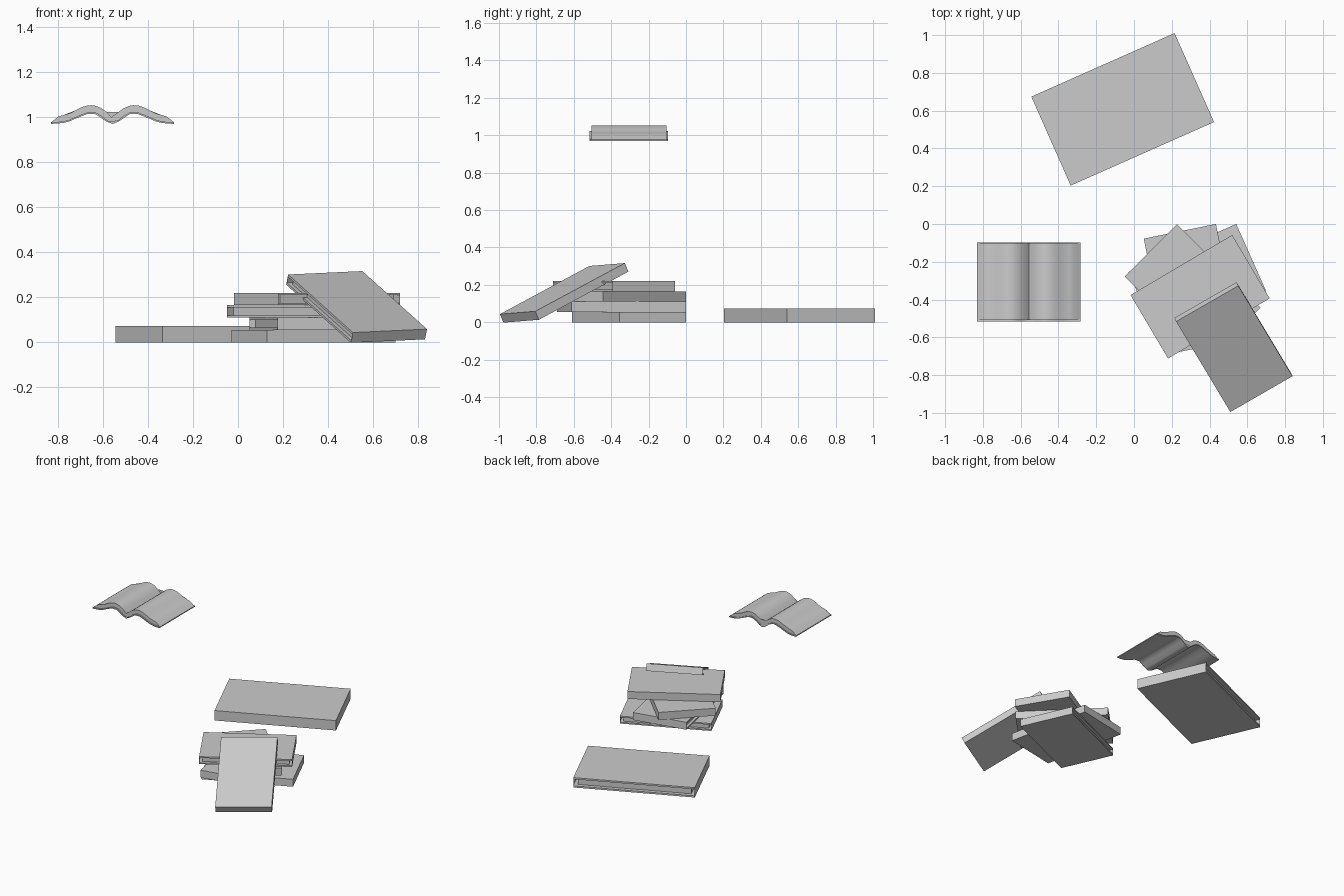
import bpy, bmesh, math
from mathutils import Matrix, Vector

if "Cube" in bpy.data.objects:
    bpy.data.objects.remove(bpy.data.objects["Cube"])


def prism(name, profile, a0, a1, axis, smooth=False):
    """Extrude a closed 2D profile (p, z) along 'x' or 'y' from a0 to a1."""
    bm = bmesh.new()
    rings = []
    for a in (a0, a1):
        rings.append([bm.verts.new((a, p, z) if axis == 'x' else (p, a, z)) for p, z in profile])
    n = len(profile)
    for i in range(n):
        j = (i + 1) % n
        bm.faces.new((rings[0][i], rings[0][j], rings[1][j], rings[1][i]))
    caps = [bm.faces.new(rings[0]), bm.faces.new(rings[1][::-1])]
    bmesh.ops.triangulate(bm, faces=caps)
    bmesh.ops.recalc_face_normals(bm, faces=bm.faces)
    me = bpy.data.meshes.new(name)
    bm.to_mesh(me)
    bm.free()
    ob = bpy.data.objects.new(name, me)
    bpy.context.collection.objects.link(ob)
    if smooth:
        bpy.context.view_layer.objects.active = ob
        ob.select_set(True)
        bpy.ops.object.shade_smooth_by_angle(angle=math.radians(40))
        ob.select_set(False)
    return ob


def book(name, L, W, T, matrix, cover=0.01, inset=0.02):
    """Closed book: length on x, spine on -y, lying on local z = 0."""
    h, c = W / 2, cover
    wrap = [(-h, 0), (h, 0), (h, c), (-h + c, c), (-h + c, T - c), (h, T - c), (h, T), (-h, T)]
    block = [(-h + c, c), (h - inset, c), (h - inset, T - c), (-h + c, T - c)]
    for ob in (prism(name + "_cover", wrap, -L / 2, L / 2, 'x'),
               prism(name + "_pages", block, -L / 2 + inset, L / 2 - inset, 'x')):
        ob.matrix_world = matrix


def flat(x, y, z, deg):
    return Matrix.Translation((x, y, z)) @ Matrix.Rotation(math.radians(deg), 4, 'Z')


# Large book lying alone at the back
book("large_book", 0.83, 0.515, 0.073, flat(-0.06, 0.607, 0, 23.9), 0.012, 0.028)

# Stack of four equal books, each turned differently
T = 0.055
for i, (x, y, deg) in enumerate([(0.335, -0.305, 24), (0.305, -0.345, 101.5),
                                 (0.31, -0.36, 135), (0.35, -0.385, 210.6)]):
    book(f"stacked_book_{i + 1}", 0.625, 0.39, T, flat(x, y, i * T, deg))

# Book leaning against the stack
u = Vector((0.866, 0.498, 0.04)).normalized()      # toward the spine
v = Vector((-0.427, 0.80, 0.42))
v = (v - u * v.dot(u)).normalized()                # up the slope
n = u.cross(v)
centre = Vector((0.531, -0.661, 0.18)) - n * 0.05
lean = Matrix((v, -u, n)).transposed().to_4x4()
lean.translation = centre
book("leaning_book", 0.615, 0.38, 0.05, lean)

# Open book floating in the air: half profile mirrored about its gutter
CX = -0.557
top = [(0, 0.995), (0.025, 1.022), (0.05, 1.04), (0.075, 1.05), (0.093, 1.053), (0.115, 1.051),
       (0.14, 1.043), (0.165, 1.03), (0.19, 1.017), (0.215, 1.01), (0.24, 1.003), (0.268, 0.979)]
low = [(0, 0.977), (0.025, 0.986), (0.05, 1.007), (0.075, 1.02), (0.093, 1.023), (0.115, 1.02),
       (0.14, 1.011), (0.165, 1.0), (0.19, 0.989), (0.215, 0.982), (0.24, 0.979), (0.273, 0.977)]


def both(half, dz=0.0):
    line = [(CX - x, z + dz) for x, z in reversed(half)] + [(CX + x, z + dz) for x, z in half[1:]]
    return line


prism("open_book_pages", both(top) + both(low)[::-1], -0.506, -0.104, 'y', True)
prism("open_book_cover", both(low) + both(low, -0.007)[::-1], -0.515, -0.097, 'y', True)
